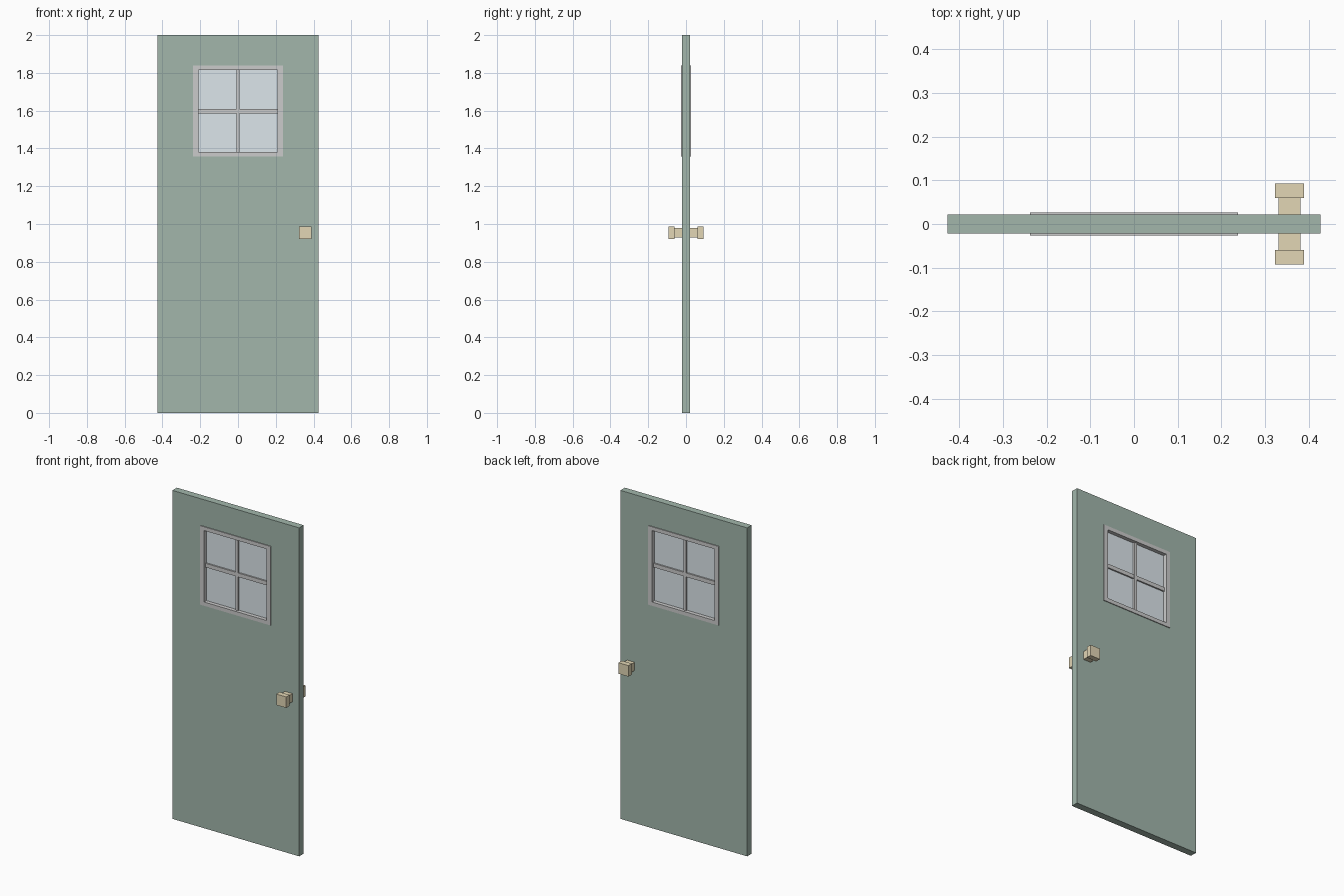
import bpy, bmesh

if "Cube" in bpy.data.objects:
    bpy.data.objects.remove(bpy.data.objects["Cube"])


def material(name, color):
    m = bpy.data.materials.new(name)
    m.diffuse_color = (*color, 1)
    m.use_nodes = True
    m.node_tree.nodes["Principled BSDF"].inputs["Base Color"].default_value = m.diffuse_color
    return m


GREEN = material("green_paint", (0.36, 0.47, 0.41))
BRASS = material("brass", (0.76, 0.67, 0.46))
GLASS = material("pale_glass", (0.72, 0.79, 0.83))


def finish(name, bm, mat):
    bmesh.ops.recalc_face_normals(bm, faces=bm.faces)
    mesh = bpy.data.meshes.new(name)
    bm.to_mesh(mesh)
    bm.free()
    if mat:
        mesh.materials.append(mat)
    ob = bpy.data.objects.new(name, mesh)
    bpy.context.collection.objects.link(ob)
    return ob


def box(name, x, y, z, mat=None):
    """Box from (min, max) ranges on each axis."""
    bm = bmesh.new()
    bmesh.ops.create_cube(bm, size=1)
    for v in bm.verts:
        v.co = [r[0] + (c + 0.5) * (r[1] - r[0]) for c, r in zip(v.co, (x, y, z))]
    return finish(name, bm, mat)


def ring(name, outer, inner, half, mat=None):
    """Flat panel with a rectangular hole; rectangles are (x0, x1, z0, z1)."""
    bm = bmesh.new()

    def loop(r, y):
        x0, x1, z0, z1 = r
        return [bm.verts.new((x, y, z)) for x, z in ((x0, z0), (x1, z0), (x1, z1), (x0, z1))]

    loops = [loop(outer, -half), loop(outer, half), loop(inner, half), loop(inner, -half)]
    for k in range(4):
        a, b = loops[k], loops[(k + 1) % 4]
        for i in range(4):
            j = (i + 1) % 4
            bm.faces.new((a[i], a[j], b[j], b[i]))
    return finish(name, bm, mat)


# Door slab with window opening
frame_out = (-0.238, 0.238, 1.357, 1.838)
frame_in = (-0.21, 0.21, 1.38, 1.815)
opening = (-0.225, 0.225, 1.368, 1.827)
ring("door_panel", (-0.427, 0.427, 0, 2), opening, 0.0215, GREEN)

# Window: frame, glass and crossing bars
ring("window_frame", frame_out, frame_in, 0.0265)
box("window_glass", (-0.212, 0.212), (-0.003, 0.003), (1.378, 1.817), GLASS)
box("window_bar_vertical", (-0.009, 0.009), (-0.013, 0.013), (1.378, 1.817))
box("window_bar_horizontal", (-0.212, 0.212), (-0.012, 0.012), (1.586, 1.61))

# Square knobs on both sides
KX, KZ = 0.356, 0.954
for side, s in (("front", -1), ("back", 1)):
    for part, r, y0, y1 in (("stem", 0.025, 0.02, 0.062), ("knob", 0.0335, 0.06, 0.0925)):
        box(f"{side}_{part}", (KX - r, KX + r), sorted((s * y0, s * y1)), (KZ - r, KZ + r), BRASS)
